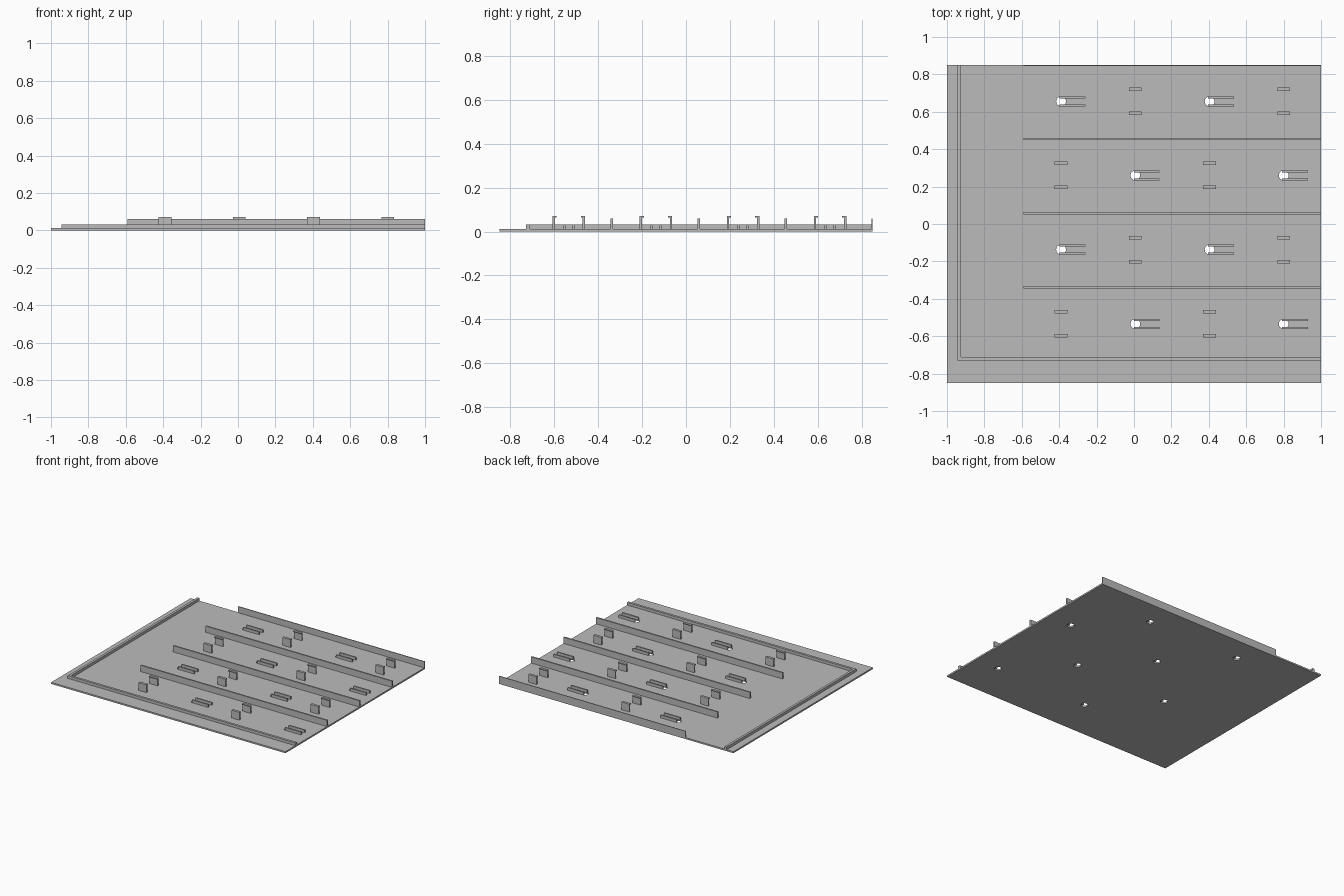
import bpy
import bmesh
from mathutils import Matrix, Vector

cube = bpy.data.objects.get("Cube")
if cube:
    bpy.data.objects.remove(cube, do_unlink=True)

grey = bpy.data.materials.new("plain grey")
grey.use_nodes = True
colour = (0.5, 0.5, 0.5, 1)
grey.diffuse_color = colour
grey.node_tree.nodes["Principled BSDF"].inputs["Base Color"].default_value = colour

BASE = 0.012        # plate thickness
LOW = 0.033         # height of rim and guide rails
RIB = 0.06
CLIP = 0.072


def prism(name, profile, axis, start, end):
    """Extrude a closed 2D profile: (x, y) along z, or (y, z) along x."""
    def place(p, t):
        return (p[0], p[1], t) if axis == "z" else (t, p[0], p[1])
    bm = bmesh.new()
    face = bm.faces.new([bm.verts.new(place(p, start)) for p in profile])
    out = bmesh.ops.extrude_face_region(bm, geom=[face])
    shift = Vector(place((0, 0), end - start))
    moved = [g for g in out["geom"] if isinstance(g, bmesh.types.BMVert)]
    bmesh.ops.translate(bm, verts=moved, vec=shift)
    bmesh.ops.recalc_face_normals(bm, faces=bm.faces)
    mesh = bpy.data.meshes.new(name)
    bm.to_mesh(mesh)
    bm.free()
    mesh.materials.append(grey)
    obj = bpy.data.objects.new(name, mesh)
    bpy.context.collection.objects.link(obj)
    return obj


def box(name, x0, x1, y0, y1, z0, z1):
    return prism(name, [(x0, y0), (x1, y0), (x1, y1), (x0, y1)], "z", z0, z1)


# Fixing positions, staggered from row to row
rows = [0.656, 0.26, -0.137, -0.534]
columns = [(-0.39, 0.404), (0.007, 0.8)]
slots = [(x, y) for i, y in enumerate(rows) for x in columns[i % 2]]
clips = [(x, y) for i, y in enumerate(rows) for x in columns[1 - i % 2]]

# Base plate with round holes
plate = box("base_plate", -1, 1, -0.85, 0.85, 0, BASE)
bm = bmesh.new()
for x, y in slots:
    bmesh.ops.create_cone(bm, cap_ends=True, segments=24, radius1=0.026,
                          radius2=0.026, depth=0.1,
                          matrix=Matrix.Translation((x, y, 0)))
mesh = bpy.data.meshes.new("hole_cutter")
bm.to_mesh(mesh)
bm.free()
mesh.materials.append(grey)
cutter = bpy.data.objects.new("hole_cutter", mesh)
bpy.context.collection.objects.link(cutter)
cutter.hide_render = True
cutter.hide_viewport = True
cut = plate.modifiers.new("holes", "BOOLEAN")
cut.object = cutter
cut.operation = "DIFFERENCE"
cut.solver = "EXACT"
bpy.context.view_layer.update()
cut_mesh = bpy.data.meshes.new_from_object(
    plate.evaluated_get(bpy.context.evaluated_depsgraph_get()))
plate.modifiers.clear()
plate.data = cut_mesh
bpy.data.objects.remove(cutter, do_unlink=True)

# L-shaped rim along the left and front edges
prism("rim", [(-0.943, -0.729), (1, -0.729), (1, -0.711), (-0.925, -0.711),
              (-0.925, 0.85), (-0.943, 0.85)], "z", BASE, LOW)

# Long ribs, the last one flush with the back edge
for y in (-0.338, 0.058, 0.454, 0.85):
    box("rib", -0.59, 1, y - 0.006, min(y + 0.006, 0.85), BASE, RIB)

# Pair of guide rails beside each hole
for x, y in slots:
    for side in (-1, 1):
        box("guide_rail", x - 0.008, x + 0.13,
            y + side * 0.016, y + side * 0.027, BASE, LOW)

# Facing pairs of hooked clips
for x, y in clips:
    for side in (-1, 1):
        profile = [(0.074, BASE), (0.074, CLIP), (0.055, CLIP),
                   (0.055, CLIP - 0.008), (0.063, CLIP - 0.008), (0.063, BASE)]
        prism("clip", [(y + side * d, z) for d, z in profile],
              "x", x - 0.034, x + 0.034)
